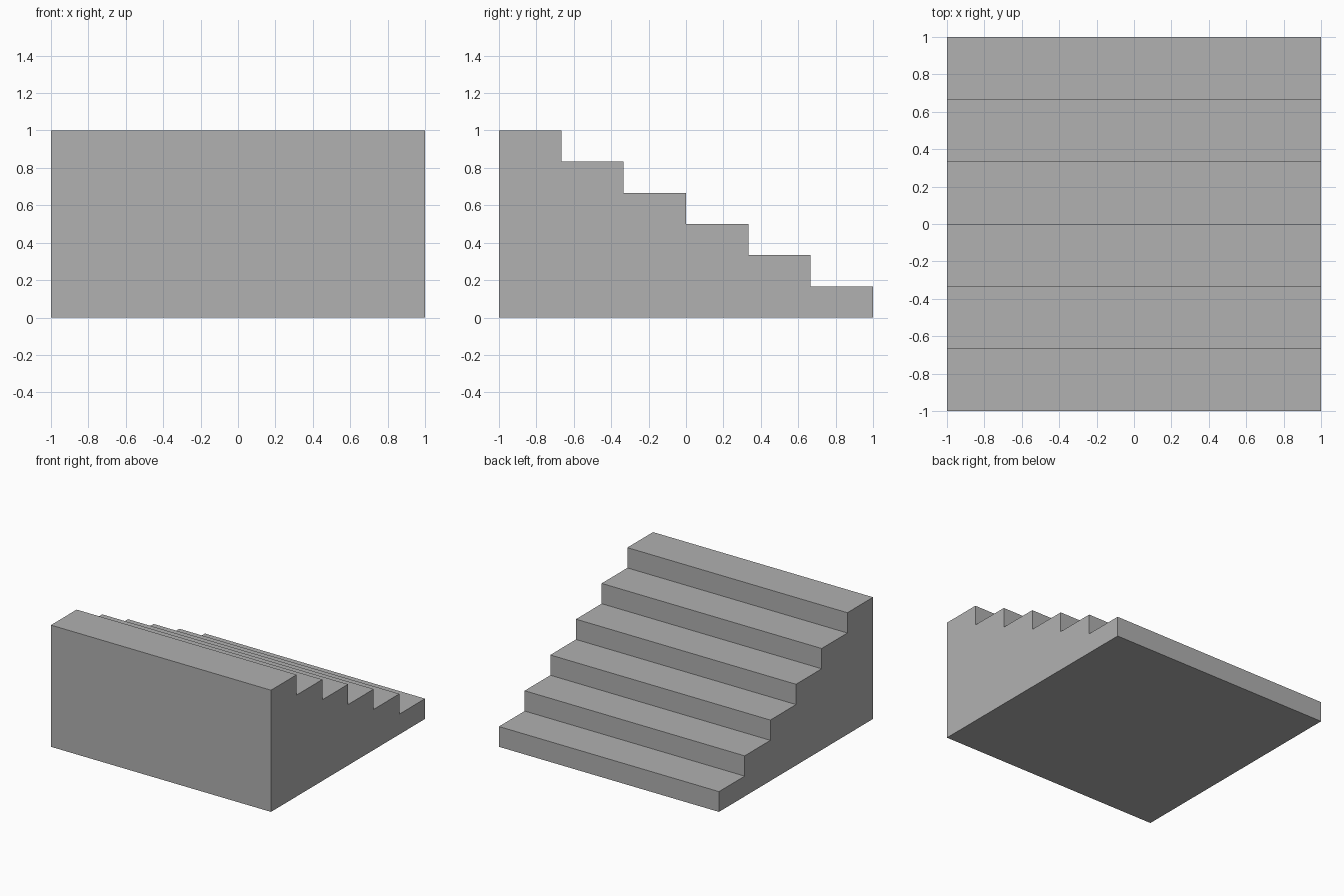
import bpy
import bmesh

if "Cube" in bpy.data.objects:
    bpy.data.objects.remove(bpy.data.objects["Cube"])

STEPS = 6
WIDTH, DEPTH, HEIGHT = 2.0, 2.0, 1.0
tread, riser = DEPTH / STEPS, HEIGHT / STEPS

# Stepped side profile (y, z): tall at the front, descending to the back
profile = [(-DEPTH / 2, 0.0)]
for i in range(STEPS):
    z = HEIGHT - i * riser
    profile.append((-DEPTH / 2 + i * tread, z))
    profile.append((-DEPTH / 2 + (i + 1) * tread, z))
profile.append((DEPTH / 2, 0.0))

# Solid staircase: the profile extruded across the width
bm = bmesh.new()
side = bm.faces.new([bm.verts.new((-WIDTH / 2, y, z)) for y, z in profile])
extruded = bmesh.ops.extrude_face_region(bm, geom=[side], use_keep_orig=True)
moved = [v for v in extruded["geom"] if isinstance(v, bmesh.types.BMVert)]
bmesh.ops.translate(bm, verts=moved, vec=(WIDTH, 0, 0))
bmesh.ops.recalc_face_normals(bm, faces=bm.faces)

mesh = bpy.data.meshes.new("staircase")
bm.to_mesh(mesh)
bm.free()
staircase = bpy.data.objects.new("staircase", mesh)
bpy.context.collection.objects.link(staircase)

# Dark grey finish
grey = bpy.data.materials.new("dark_grey")
grey.diffuse_color = (0.44, 0.44, 0.44, 1.0)
grey.use_nodes = True
grey.node_tree.nodes["Principled BSDF"].inputs["Base Color"].default_value = grey.diffuse_color
mesh.materials.append(grey)
